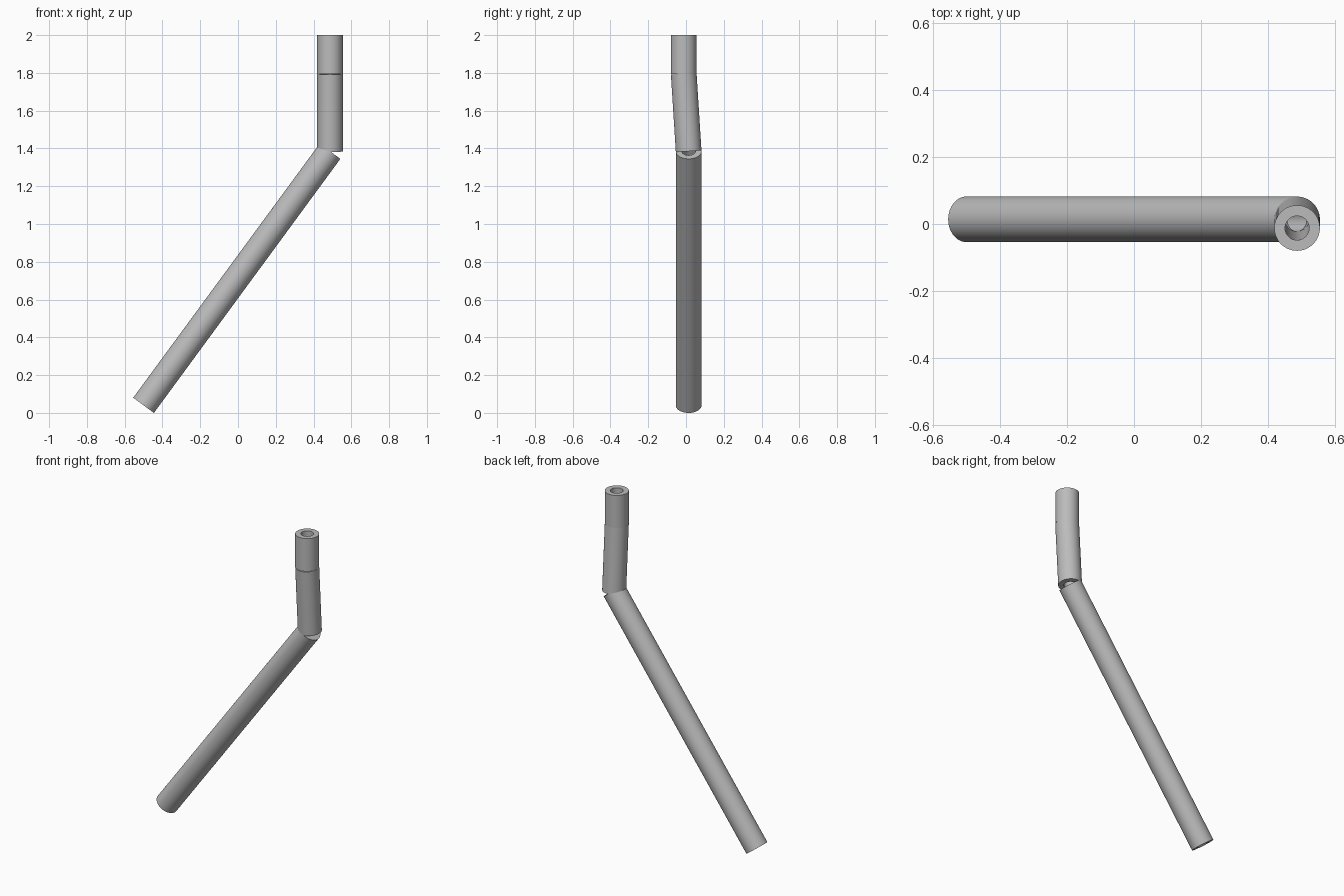
import bpy, bmesh, math
from mathutils import Vector

cube = bpy.data.objects.get("Cube")
if cube:
    bpy.data.objects.remove(cube, do_unlink=True)

OUTER, INNER, SIDES = 0.068, 0.036, 64

grey = bpy.data.materials.new("light grey")
grey.use_nodes = True
colour = (0.5, 0.5, 0.5, 1)
grey.diffuse_color = colour
grey.node_tree.nodes["Principled BSDF"].inputs["Base Color"].default_value = colour


def tube(name, start, end):
    """Hollow straight pipe with square-cut ends between two points."""
    start, end = Vector(start), Vector(end)
    axis = end - start
    turn = axis.to_track_quat('Z', 'Y')
    bm = bmesh.new()
    # closed wall section: outer and inner ring at both ends
    rings = []
    for radius, along in ((OUTER, 0), (OUTER, 1), (INNER, 1), (INNER, 0)):
        ring = []
        for i in range(SIDES):
            a = math.tau * i / SIDES
            offset = Vector((radius * math.cos(a), radius * math.sin(a), 0))
            ring.append(bm.verts.new(start + axis * along + turn @ offset))
        rings.append(ring)
    for k, ring in enumerate(rings):
        following = rings[(k + 1) % len(rings)]
        for i in range(SIDES):
            j = (i + 1) % SIDES
            bm.faces.new((ring[i], ring[j], following[j], following[i]))
    bmesh.ops.recalc_face_normals(bm, faces=bm.faces)
    mesh = bpy.data.meshes.new(name)
    bm.to_mesh(mesh)
    bm.free()
    mesh.materials.append(grey)
    obj = bpy.data.objects.new(name, mesh)
    bpy.context.collection.objects.link(obj)
    bpy.ops.object.select_all(action='DESELECT')
    obj.select_set(True)
    bpy.context.view_layer.objects.active = obj
    bpy.ops.object.shade_smooth_by_angle(angle=math.radians(35))
    return obj


# Joints where the three straight pipes meet
foot = (-0.50, 0.014, 0.04)
elbow = (0.487, 0.014, 1.385)
bend = (0.487, -0.012, 1.795)
top = (0.487, -0.012, 2.0)

tube("long_lower_pipe", foot, elbow)
tube("middle_pipe", elbow, bend)
tube("top_pipe", bend, top)
